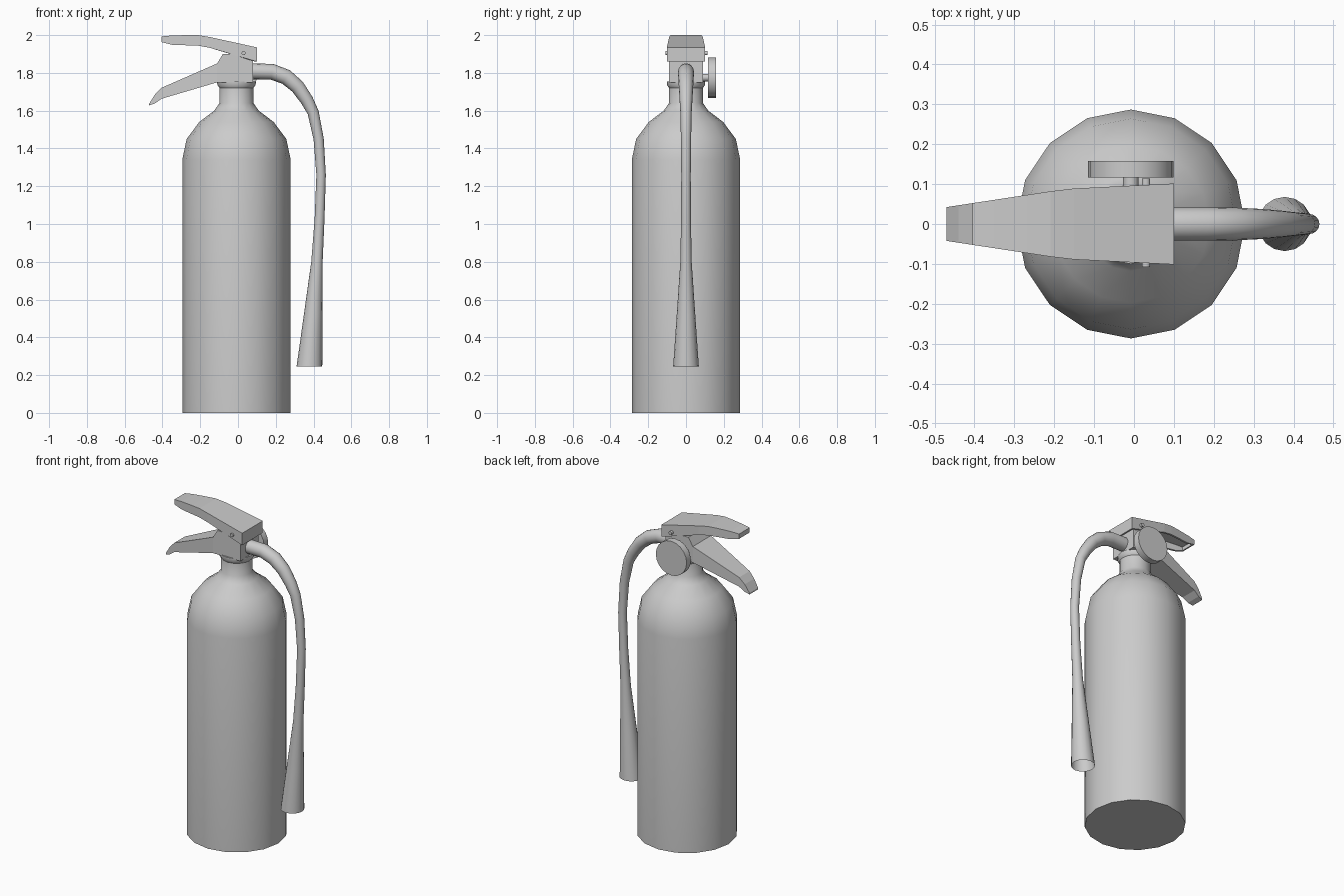
import bpy, bmesh, math
from mathutils import Vector, Matrix

cube = bpy.data.objects.get("Cube")
if cube:
    bpy.data.objects.remove(cube, do_unlink=True)

grey = bpy.data.materials.new("plain grey")
grey.use_nodes = True
colour = (0.6, 0.6, 0.6, 1)
grey.diffuse_color = colour
grey.node_tree.nodes["Principled BSDF"].inputs["Base Color"].default_value = colour

CX = -0.008  # axis of the tank


def finish(bm, name, smooth=None):
    bmesh.ops.recalc_face_normals(bm, faces=bm.faces)
    mesh = bpy.data.meshes.new(name)
    bm.to_mesh(mesh)
    bm.free()
    mesh.materials.append(grey)
    obj = bpy.data.objects.new(name, mesh)
    bpy.context.collection.objects.link(obj)
    if smooth:
        bpy.ops.object.select_all(action="DESELECT")
        obj.select_set(True)
        bpy.context.view_layer.objects.active = obj
        bpy.ops.object.shade_smooth_by_angle(angle=math.radians(smooth))
    return obj


def skin(bm, rings):
    for a, b in zip(rings, rings[1:]):
        n = len(a)
        for i in range(n):
            j = (i + 1) % n
            bm.faces.new((a[i], a[j], b[j], b[i]))


def lathe(name, profile, sides=16, smooth=40):
    bm = bmesh.new()
    rings = []
    for r, z in profile:
        angles = [math.tau * i / sides for i in range(sides)]
        rings.append([bm.verts.new((CX + r * math.cos(a), r * math.sin(a), z)) for a in angles])
    skin(bm, rings)
    bm.faces.new(rings[0])
    bm.faces.new(rings[-1])
    return finish(bm, name, smooth)


def disc_along_y(name, x, z, radius, y0, y1, sides):
    bm = bmesh.new()
    place = Matrix.Translation((x, (y0 + y1) / 2, z)) @ Matrix.Rotation(math.pi / 2, 4, "X")
    bmesh.ops.create_cone(bm, cap_ends=True, segments=sides, radius1=radius,
                          radius2=radius, depth=y1 - y0, matrix=place)
    return finish(bm, name, 40)


def half_width(x):
    # Both handles narrow towards the grip end
    if x > -0.17:
        return 0.088 + (x + 0.17) * 0.05
    return 0.088 + (x + 0.17) * 0.152


def handle(name, stations, limit, closed):
    bm = bmesh.new()
    rings = []
    for x, top, bottom in stations:
        w = min(half_width(x), limit)
        corners = ((-w, bottom), (-w, top), (w, top), (w, bottom))
        rings.append([bm.verts.new((x, y, z)) for y, z in corners])
    for a, b in zip(rings, rings[1:]):
        for i in range(4 if closed else 3):
            j = (i + 1) % 4
            bm.faces.new((a[i], a[j], b[j], b[i]))
    bm.faces.new(rings[0])
    bm.faces.new(rings[-1])
    return finish(bm, name)


# Tank with rounded shoulder and neck
lathe("tank", [(0.287, 0), (0.287, 1.34), (0.264, 1.45), (0.197, 1.54),
               (0.118, 1.6), (0.09, 1.64), (0.09, 1.75)])
lathe("neck_collar", [(0.09, 1.72), (0.1, 1.735), (0.1, 1.755)])

# Valve block running into the fixed lower handle
handle("valve_and_lower_handle",
       [(-0.47, 1.637, 1.628), (-0.44, 1.685, 1.638), (-0.405, 1.721, 1.663),
        (-0.11, 1.85, 1.75), (-0.08, 1.9, 1.75), (0.0, 1.9, 1.75), (0.08, 1.87, 1.75)],
       0.09, True)

# Squeeze lever, a channel open underneath
lever = handle("upper_lever",
               [(-0.405, 1.993, 1.963), (-0.35, 1.998, 1.949), (-0.27, 2.0, 1.946),
                (-0.21, 2.0, 1.944), (-0.15, 1.99, 1.933), (0.1, 1.935, 1.86)],
               1, False)
# Keep the walls growing inwards
lever_up = max(lever.data.polygons, key=lambda p: p.center.z)
if lever_up.normal.z < 0:
    lever.data.flip_normals()
shell = lever.modifiers.new("walls", "SOLIDIFY")
shell.thickness = 0.012
shell.offset = -1

# Hinge pin, gauge and its stem
disc_along_y("hinge_pin", 0.03, 1.905, 0.011, -0.108, 0.114, 10)
disc_along_y("gauge", CX, 1.775, 0.107, 0.116, 0.158, 20)
disc_along_y("gauge_stem", CX, 1.775, 0.02, 0.08, 0.12, 10)

# Hose widening into an open nozzle: x, z, radius
path = [(0.07, 1.808, 0.042), (0.18, 1.806, 0.042), (0.255, 1.778, 0.041),
        (0.315, 1.727, 0.038), (0.365, 1.655, 0.034), (0.398, 1.59, 0.03),
        (0.427, 1.45, 0.027), (0.44, 1.26, 0.025), (0.432, 1.03, 0.026),
        (0.418, 0.8, 0.03), (0.398, 0.52, 0.049), (0.378, 0.245, 0.068)]
bm = bmesh.new()
rings = []
for k, (x, z, r) in enumerate(path):
    before, after = path[max(k - 1, 0)], path[min(k + 1, len(path) - 1)]
    along = Vector((after[0] - before[0], 0, after[1] - before[1])).normalized()
    if k == len(path) - 1:
        along = Vector((0, 0, -1))
    across = Vector((0, 1, 0)).cross(along)
    ring = []
    for i in range(16):
        a = math.tau * i / 16
        ring.append(bm.verts.new(Vector((x, 0, z)) + r * (math.cos(a) * across
                                 + math.sin(a) * Vector((0, 1, 0)))))
    rings.append(ring)
skin(bm, rings)
finish(bm, "hose_and_nozzle", 60)
